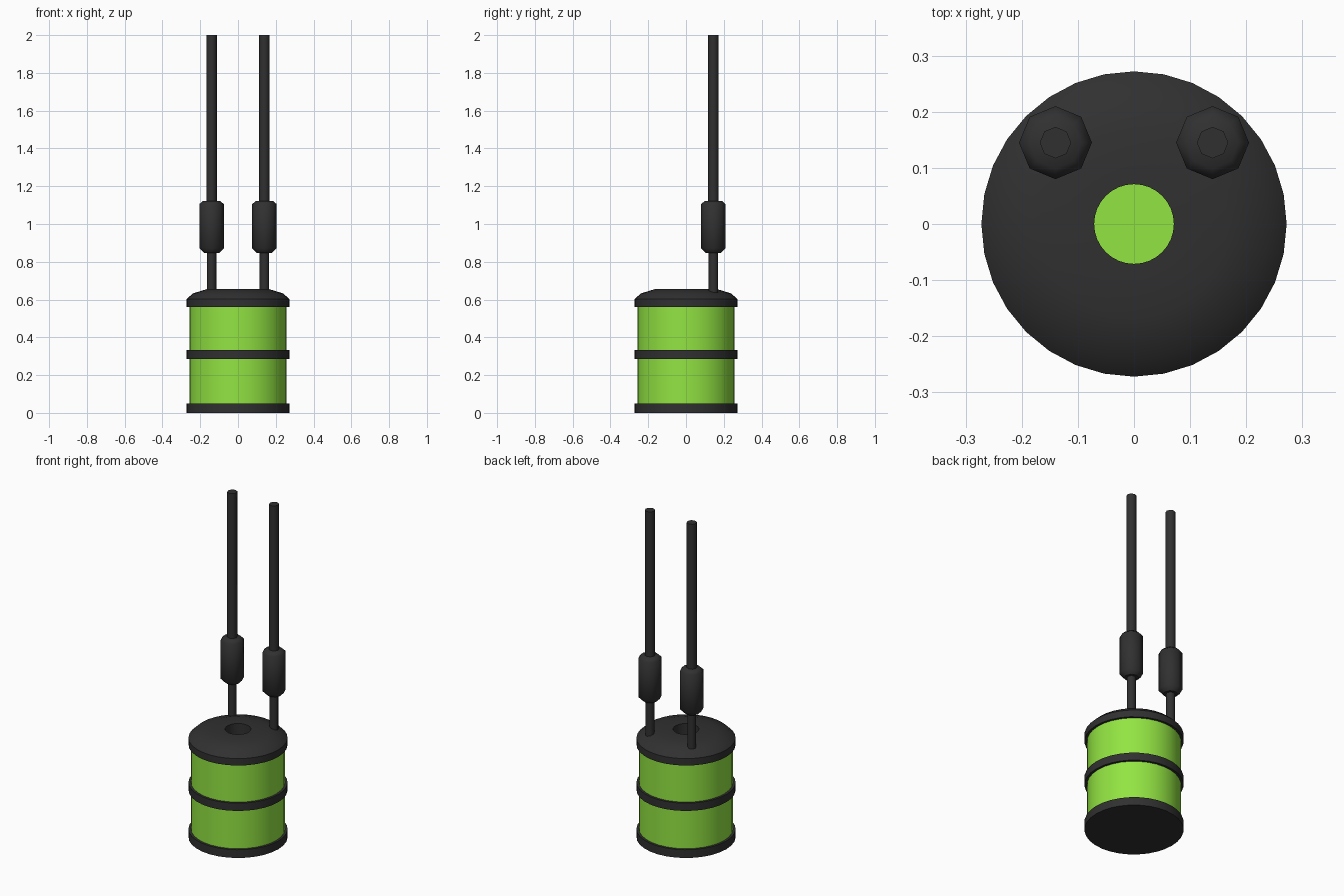
import bpy, bmesh
from math import radians, cos, sin, pi

if "Cube" in bpy.data.objects:
    bpy.data.objects.remove(bpy.data.objects["Cube"])


def material(name, color):
    m = bpy.data.materials.new(name)
    m.diffuse_color = color
    m.use_nodes = True
    m.node_tree.nodes["Principled BSDF"].inputs["Base Color"].default_value = m.diffuse_color
    return m


black = material("black_plastic", (0.03, 0.03, 0.03, 1))
green = material("green_paint", (0.29, 0.78, 0.055, 1))


def lathe(name, profile, sides, mat, loc=(0, 0, 0), closed=False):
    """Revolve (radius, z) points, listed bottom to top outside; cap the ends or close the loop."""
    bm = bmesh.new()
    rings = [[bm.verts.new((r * cos(2 * pi * i / sides), r * sin(2 * pi * i / sides), z))
              for i in range(sides)] for r, z in profile]
    pairs = list(zip(rings, rings[1:]))
    if closed:
        pairs.append((rings[-1], rings[0]))
    else:
        bm.faces.new(rings[0])
        bm.faces.new(rings[-1])
    for a, b in pairs:
        for i in range(sides):
            j = (i + 1) % sides
            bm.faces.new((a[i], a[j], b[j], b[i]))
    bmesh.ops.recalc_face_normals(bm, faces=bm.faces)
    mesh = bpy.data.meshes.new(name)
    bm.to_mesh(mesh)
    bm.free()
    mesh.materials.append(mat)
    ob = bpy.data.objects.new(name, mesh)
    ob.location = loc
    bpy.context.collection.objects.link(ob)
    bpy.ops.object.select_all(action='DESELECT')
    ob.select_set(True)
    bpy.context.view_layer.objects.active = ob
    bpy.ops.object.shade_smooth_by_angle(angle=radians(46 if sides == 8 else 30))
    return ob


# Drum body; its top is the floor of the lid hole
lathe("drum_body", [(0.258, 0.02), (0.258, 0.562)], 32, green)

# Base and middle hoop
lathe("base_cap", [(0.272, 0), (0.272, 0.05)], 32, black)
lathe("middle_hoop", [(0.25, 0.285), (0.272, 0.285), (0.272, 0.332), (0.25, 0.332)],
      32, black, closed=True)

# Domed lid with a centre hole
lathe("lid", [(0.071, 0.56), (0.272, 0.56), (0.272, 0.602), (0.24, 0.632),
              (0.166, 0.655), (0.071, 0.655)], 32, black, closed=True)

# Two hanging cables, each with a connector
for side, x in (("left", -0.14), ("right", 0.14)):
    loc = (x, 0.145, 0)
    lathe(side + "_lower_cable", [(0.025, 0.625), (0.025, 0.86)], 8, black, loc)
    lathe(side + "_connector", [(0.04, 0.847), (0.065, 0.872), (0.065, 1.105), (0.046, 1.122)],
          8, black, loc)
    lathe(side + "_upper_cable", [(0.028, 1.11), (0.028, 2.0)], 8, black, loc)
